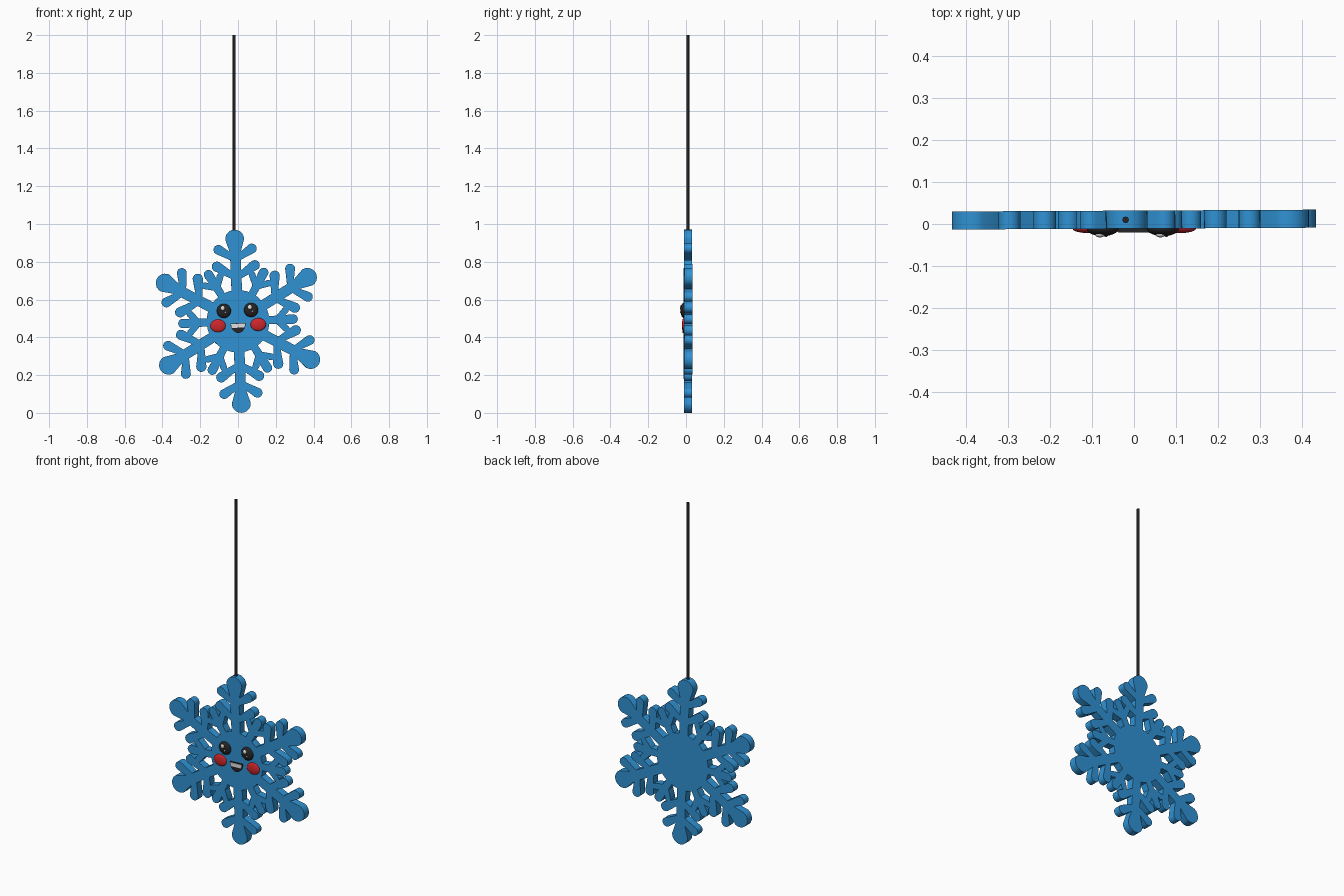
import bpy, bmesh, math
from mathutils import Vector, Matrix
from mathutils.geometry import delaunay_2d_cdt

if "Cube" in bpy.data.objects:
    bpy.data.objects.remove(bpy.data.objects["Cube"])

CZ = 0.485                     # height of the flake centre
TILT = math.radians(2.3)       # slight roll of the whole flake
FRONT, BACK = -0.011, 0.032


def material(name, rgb):
    m = bpy.data.materials.new(name)
    m.diffuse_color = (*rgb, 1)
    m.use_nodes = True
    m.node_tree.nodes["Principled BSDF"].inputs["Base Color"].default_value = m.diffuse_color
    return m


blue = material("ice_blue", (0.03, 0.29, 0.66))
black = material("soft_black", (0.018, 0.018, 0.02))
red = material("cheek_red", (0.62, 0.02, 0.025))
white = material("white", (0.75, 0.75, 0.75))


def finish(bm, name, mat, angle=30):
    bmesh.ops.recalc_face_normals(bm, faces=bm.faces)
    me = bpy.data.meshes.new(name)
    bm.to_mesh(me)
    bm.free()
    ob = bpy.data.objects.new(name, me)
    bpy.context.collection.objects.link(ob)
    me.materials.append(mat)
    bpy.ops.object.select_all(action='DESELECT')
    ob.select_set(True)
    bpy.context.view_layer.objects.active = ob
    bpy.ops.object.shade_smooth_by_angle(angle=math.radians(angle))
    return ob


def capsule(p, q, r0, r1, n=10):
    """Leaf outline: a tapered capsule from p to q."""
    p, q = Vector(p), Vector(q)
    a = math.atan2(q.y - p.y, q.x - p.x)
    pts = []
    for c, r, start in ((q, r1, a - math.pi / 2), (p, r0, a + math.pi / 2)):
        for i in range(n + 1):
            t = start + math.pi * i / n
            pts.append(c + r * Vector((math.cos(t), math.sin(t))))
    return pts


def plate(outlines, name, mat, y0, y1):
    """Union of flat outlines (x, z), given thickness from y0 to y1."""
    verts, faces = [], []
    for o in outlines:
        faces.append(list(range(len(verts), len(verts) + len(o))))
        verts += [Vector(v) for v in o]
    v2, _, tris, _, _, src = delaunay_2d_cdt(verts, [], faces, 0, 1e-5)
    bm = bmesh.new()
    vs = [bm.verts.new((v.x, y0, v.y)) for v in v2]
    for t, s in zip(tris, src):
        if s:
            bm.faces.new([vs[i] for i in t])
    bmesh.ops.delete(bm, geom=[v for v in bm.verts if not v.link_faces], context='VERTS')
    ext = bmesh.ops.extrude_face_region(bm, geom=bm.faces[:])
    bmesh.ops.translate(bm, vec=(0, y1 - y0, 0),
                        verts=[g for g in ext['geom'] if isinstance(g, bmesh.types.BMVert)])
    return finish(bm, name, mat)


def mirrored(p, q, r0, r1):
    return [capsule((p[0], s * p[1]), (q[0], s * q[1]), r0, r1) for s in (1, -1)]


# Snowflake: six long arms, six short arms and a round middle
long_arm = [capsule((0.1, 0), (0.42, 0), 0.028, 0.028),
            capsule((0.36, 0), (0.435, 0), 0.027, 0.050)]
long_arm += mirrored((0.33, 0.005), (0.382, 0.088), 0.015, 0.026)
long_arm += mirrored((0.232, 0.005), (0.293, 0.100), 0.015, 0.027)
short_arm = [capsule((0.1, 0), (0.292, 0), 0.018, 0.025)]
short_arm += mirrored((0.205, 0.004), (0.252, 0.047), 0.012, 0.018)

outlines = [capsule((-0.001, 0), (0.001, 0), 0.165, 0.165, 24)]
for k in range(12):
    rot = Matrix.Rotation(TILT + math.radians(90 + 30 * k), 2)
    for o in (short_arm if k % 2 else long_arm):
        outlines.append([rot @ v for v in o])
outlines = [[v + Vector((0, CZ)) for v in o] for o in outlines]
flake = plate(outlines, "snowflake_body", blue, FRONT, BACK)
flake.rotation_euler.z = 0.005


# Face: flattened domes and thin plates
def dome(name, mat, x, z, rx, rz, depth, y=FRONT):
    bm = bmesh.new()
    bmesh.ops.create_uvsphere(bm, u_segments=24, v_segments=12, radius=1)
    bm.transform(Matrix.Translation((x, y, z)) @ Matrix.Rotation(-TILT, 4, 'Y')
                 @ Matrix.Diagonal((rx, depth, rz, 1)) @ Matrix.Rotation(math.pi / 2, 4, 'X'))
    finish(bm, name, mat, 60)


for side, ex, ez, cx, cz in (("left", -0.075, 0.54, -0.106, 0.461),
                             ("right", 0.069, 0.545, 0.107, 0.468)):
    dome(side + "_eye", black, ex, ez, 0.038, 0.038, 0.018)
    dome(side + "_eye_highlight", white, ex - 0.006, ez + 0.014, 0.011, 0.012, 0.006, -0.026)
    dome(side + "_eye_glint", white, ex + 0.008, ez - 0.008, 0.005, 0.005, 0.004, -0.027)
    dome(side + "_cheek", red, cx, cz, 0.041, 0.034, 0.011)

rot = Matrix.Rotation(TILT, 2)
mouth = [rot @ Vector((0.04 * math.cos(t), 0.052 * math.sin(t))) + Vector((0, 0.475))
         for t in [math.pi + math.pi * i / 20 for i in range(21)]]
plate([mouth], "mouth", black, -0.019, FRONT + 0.002)
teeth = [rot @ Vector(p) + Vector((0, 0.475))
         for p in ((-0.034, -0.024), (0.034, -0.024), (0.037, -0.003), (-0.037, -0.003))]
plate([teeth], "teeth", white, -0.021, -0.017)

# Hanging string
bm = bmesh.new()
bmesh.ops.create_cone(bm, cap_ends=True, segments=8, radius1=0.008, radius2=0.008, depth=1.06)
bm.transform(Matrix.Translation((-0.02, 0.01, 1.47)))
finish(bm, "hanging_string", black, 50)
